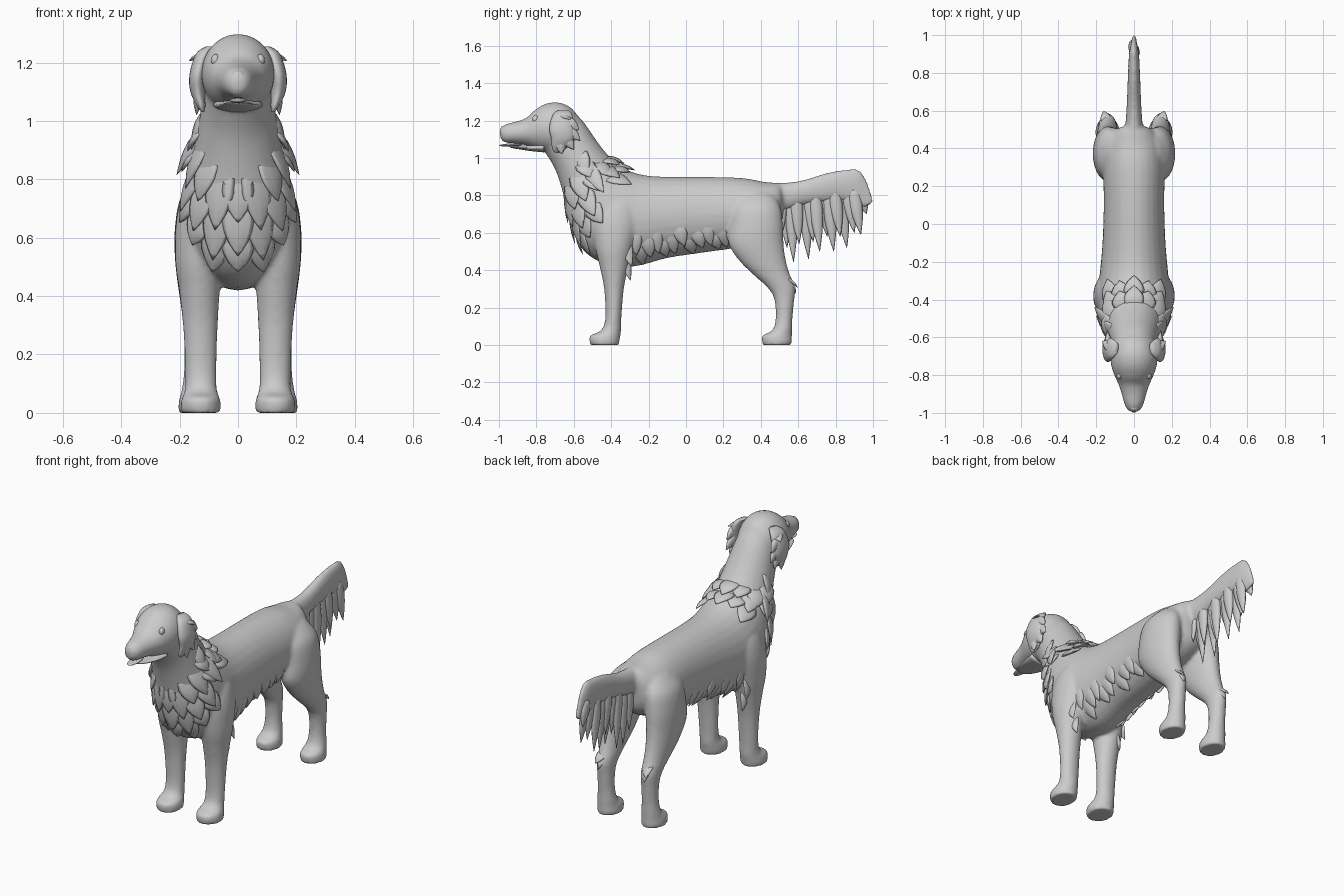
import bpy, bmesh
from math import sin, cos, pi, radians
from mathutils import Vector as V


def side_rings(rows):
    """Rings from top (y,z), bottom (y,z) and half width."""
    return [(V((0, (a + c) / 2, (b + d) / 2)), V((0, (a - c) / 2, (b - d) / 2)), V((w, 0, 0)))
            for a, b, c, d, w in rows]


def flat_rings(rows, s):
    """Level rings from z, centre y, centre x, half depth, half width, on side s."""
    return [(V((s * x, y, z)), V((0, ry, 0)), V((rx, 0, 0))) for z, y, x, ry, rx in rows]


def ring_at(rings, t):
    n = len(rings) - 1
    i = max(0, min(int(t), n - 1))
    f = t - i
    p = [rings[max(0, min(n, k))] for k in (i - 1, i, i + 1, i + 2)]
    return [b + .5 * f * (c - a + f * (2 * a - 5 * b + 4 * c - d + f * (3 * (b - c) + d - a)))
            for a, b, c, d in zip(*p)]


def surf(rings, t, th):
    c, u, v = ring_at(rings, t)
    return c + u * cos(th) + v * sin(th)


def loft(bm, rings, sides=28, steps=4):
    n = (len(rings) - 1) * steps
    loops = [[bm.verts.new(surf(rings, k / steps, 2 * pi * j / sides)) for j in range(sides)]
             for k in range(n + 1)]
    faces = [bm.faces.new((a[j], a[(j + 1) % sides], b[(j + 1) % sides], b[j]))
             for a, b in zip(loops, loops[1:]) for j in range(sides)]
    faces += [bm.faces.new(loops[0]), bm.faces.new(loops[-1])]
    bmesh.ops.recalc_face_normals(bm, faces=faces)


def tuft(bm, base, tip, normal, w, thick=.01, lift=.008):
    """A pointed, slightly bowed lock of fur."""
    normal = normal.normalized()
    side = (tip - base).cross(normal).normalized()
    rings = []
    for s, k in ((0, .8), (.35, 1), (.7, .65), (1, .03)):
        c = base.lerp(tip, s) + normal * lift * sin(pi * s)
        rings.append((c, side * w * k, normal * thick * k))
    loft(bm, rings, 8, 2)


def finish(name, bm):
    me = bpy.data.meshes.new(name)
    bm.to_mesh(me)
    bm.free()
    me.shade_smooth()
    ob = bpy.data.objects.new(name, me)
    bpy.context.collection.objects.link(ob)
    return ob


def ball(name, loc, scale, rot=(0, 0, 0)):
    bpy.ops.mesh.primitive_uv_sphere_add(segments=24, ring_count=14, location=loc, rotation=rot)
    ob = bpy.context.object
    ob.name, ob.scale = name, scale
    ob.data.shade_smooth()


# Torso, neck, head, legs and tail, fused into one skin
body = side_rings([
    (.52, .84, .52, .70, .04), (.495, .865, .50, .62, .10), (.42, .872, .42, .56, .15),
    (.30, .893, .27, .52, .162), (.1, .899, .1, .495, .16), (-.1, .899, -.1, .465, .167),
    (-.22, .908, -.28, .42, .18), (-.3, .93, -.45, .44, .19), (-.37, .97, -.56, .52, .182),
    (-.43, 1.03, -.62, .66, .16), (-.49, 1.11, -.66, .82, .138), (-.545, 1.19, -.70, .94, .123),
    (-.60, 1.25, -.76, 1.04, .11)])
head = side_rings([
    (-.56, 1.19, -.60, 1.03, .09), (-.61, 1.265, -.65, 1.01, .112), (-.68, 1.297, -.70, 1.02, .125),
    (-.75, 1.29, -.76, 1.035, .12), (-.81, 1.255, -.81, 1.05, .10), (-.85, 1.217, -.85, 1.066, .082),
    (-.90, 1.197, -.90, 1.076, .066), (-.95, 1.185, -.95, 1.08, .052), (-.985, 1.168, -.98, 1.088, .036),
    (-.998, 1.15, -.992, 1.105, .015)])
front_leg = [
    (.80, -.36, .10, .06, .05), (.75, -.365, .115, .10, .075), (.65, -.375, .128, .122, .085),
    (.52, -.385, .135, .10, .08), (.42, -.385, .132, .077, .07), (.3, -.385, .129, .053, .06),
    (.15, -.388, .127, .043, .054), (.08, -.40, .127, .053, .055), (.05, -.432, .127, .082, .066),
    (.02, -.436, .128, .08, .069), (0, -.436, .128, .078, .068)]
hind_leg = [
    (.81, .38, .09, .08, .045), (.74, .375, .118, .13, .078), (.64, .375, .132, .143, .084),
    (.54, .375, .138, .147, .079), (.45, .41, .14, .125, .068), (.38, .455, .14, .10, .058),
    (.31, .508, .14, .076, .049), (.25, .525, .14, .055, .045), (.15, .525, .14, .045, .045),
    (.08, .515, .14, .053, .053), (.05, .487, .14, .08, .061), (.02, .487, .14, .08, .065),
    (0, .487, .14, .078, .063)]
tail = side_rings([
    (.40, .868, .40, .74, .06), (.50, .868, .50, .72, .048), (.58, .873, .57, .73, .042),
    (.65, .888, .64, .75, .038), (.75, .92, .74, .765, .034), (.85, .938, .82, .77, .03),
    (.925, .935, .88, .76, .026), (.97, .87, .92, .73, .018), (1.003, .77, .985, .745, .01)])
bm = bmesh.new()
loft(bm, body)
loft(bm, head)
loft(bm, tail)
for s in (-1, 1):
    loft(bm, flat_rings(front_leg, s))
    loft(bm, flat_rings(hind_leg, s))
ob = finish("body", bm)
m = ob.modifiers.new("fuse", 'REMESH')
m.mode, m.voxel_size, m.use_smooth_shade = 'VOXEL', .01, True
m = ob.modifiers.new("soften", 'SMOOTH')
m.factor, m.iterations = .5, 8

# Lower jaw, tongue, nose, eyes
bm = bmesh.new()
loft(bm, side_rings([(-.76, 1.08, -.76, 1.03, .085), (-.83, 1.07, -.83, 1.037, .074),
                     (-.89, 1.066, -.89, 1.046, .056), (-.93, 1.066, -.93, 1.053, .036),
                     (-.947, 1.065, -.947, 1.06, .015)]))
finish("lower_jaw", bm)
ball("tongue", (0, -.935, 1.07), (.028, .064, .008), (radians(3), 0, 0))
ball("nose", (0, -.972, 1.153), (.025, .02, .02))
for s in (-1, 1):
    ball("eye", (s * .077, -.804, 1.208), (.015, .018, .021))

# Ears: smooth flaps with a few locks trailing from the rear and lower edge
ear = [(1.255, -.655, .095, .03, .014), (1.23, -.66, .118, .052, .026), (1.16, -.665, .138, .066, .028),
       (1.10, -.66, .138, .06, .025), (1.05, -.68, .126, .036, .014), (1.03, -.69, .12, .012, .004)]
for s in (-1, 1):
    bm = bmesh.new()
    loft(bm, flat_rings(ear, s), 24)
    for y0, z0, y1, z1 in ((-.645, 1.20, -.572, 1.15), (-.645, 1.16, -.565, 1.095),
                           (-.655, 1.13, -.60, 1.045), (-.675, 1.12, -.665, 1.02)):
        tuft(bm, V((s * .132, y0, z0)), V((s * .142, y1, z1)), V((s, 0, 0)), .034, .018, 0)
    tuft(bm, V((s * .11, -.66, 1.225)), V((s * .168, -.62, 1.205)), V((0, 0, 1)), .03, .01, .004)
    finish("ear", bm)

# Neck ruff and chest bib: rows of locks whose roots sink into the skin
bm = bmesh.new()
for t0, t1, count, lo, hi, lift in ((9.9, 8.75, 14, 55, 180, .018), (9.3, 8.0, 14, 40, 180, .022),
                                    (8.9, 7.5, 16, 0, 60, .022), (8.2, 6.7, 16, 0, 50, .014),
                                    (8.6, 7.5, 14, 100, 180, .018)):
    for i in range(-count // 2 + 1, count // 2 + 1):
        th = 2 * pi * i / count
        if not lo <= abs(th) * 180 / pi <= hi + 1:
            continue
        base, tip = surf(body, t0, th), surf(body, t1 + .3 * (abs(i) % 2), th)
        n = (base - ring_at(body, t0)[0]).normalized()
        tuft(bm, base - n * .024, tip + n * lift, n, .055, .014)
# Side locks that stand off the shoulders
for s in (-1, 1):
    tuft(bm, V((s * .12, -.53, .96)), V((s * .21, -.44, .815)), V((s, -.3, .3)), .045, .014)
    tuft(bm, V((s * .11, -.56, 1.03)), V((s * .16, -.53, .90)), V((s, -.3, .3)), .04, .012)
finish("neck_ruff", bm)

# Belly fringe on both flanks
bm = bmesh.new()
for s in (-1, 1):
    for i in range(13):
        t = 3.3 + i * .24
        a = radians(98 + 10 * (i % 3))
        base, tip = surf(body, t, s * a), surf(body, t - .16, s * (a + radians(38 + 6 * (i % 2))))
        base.x -= s * .02
        tuft(bm, base, tip + V((s * .014, .01, -.01)), V((s, 0, -.3)), .042, .014)
    # Elbow and hock locks
    tuft(bm, V((s * .14, -.34, .48)), V((s * .15, -.297, .345)), V((s, .4, 0)), .028)
    tuft(bm, V((s * .15, -.35, .60)), V((s * .18, -.29, .42)), V((s, .2, 0)), .04)
    tuft(bm, V((s * .14, .525, .36)), V((s * .16, .598, .305)), V((0, 1, .6)), .03)
    tuft(bm, V((s * .14, .545, .34)), V((s * .145, .588, .275)), V((0, 1, .3)), .022)
finish("belly_fringe", bm)

# Feathers hanging below the tail
bm = bmesh.new()
for i, (y, z) in enumerate(((.515, .60), (.54, .52), (.575, .445), (.605, .54), (.655, .46), (.68, .55),
                            (.715, .50), (.755, .58), (.79, .50), (.825, .58), (.86, .52), (.9, .60),
                            (.935, .59), (.965, .70))):
    x = .012 * (1, -1, 0)[i % 3]
    tuft(bm, V((x * .7, y - .015 - .03 * i / 13, .84)), V((x * 1.3, y, z)), V((1, 0, 0)), .036, .02, 0)
finish("tail_feathers", bm)
